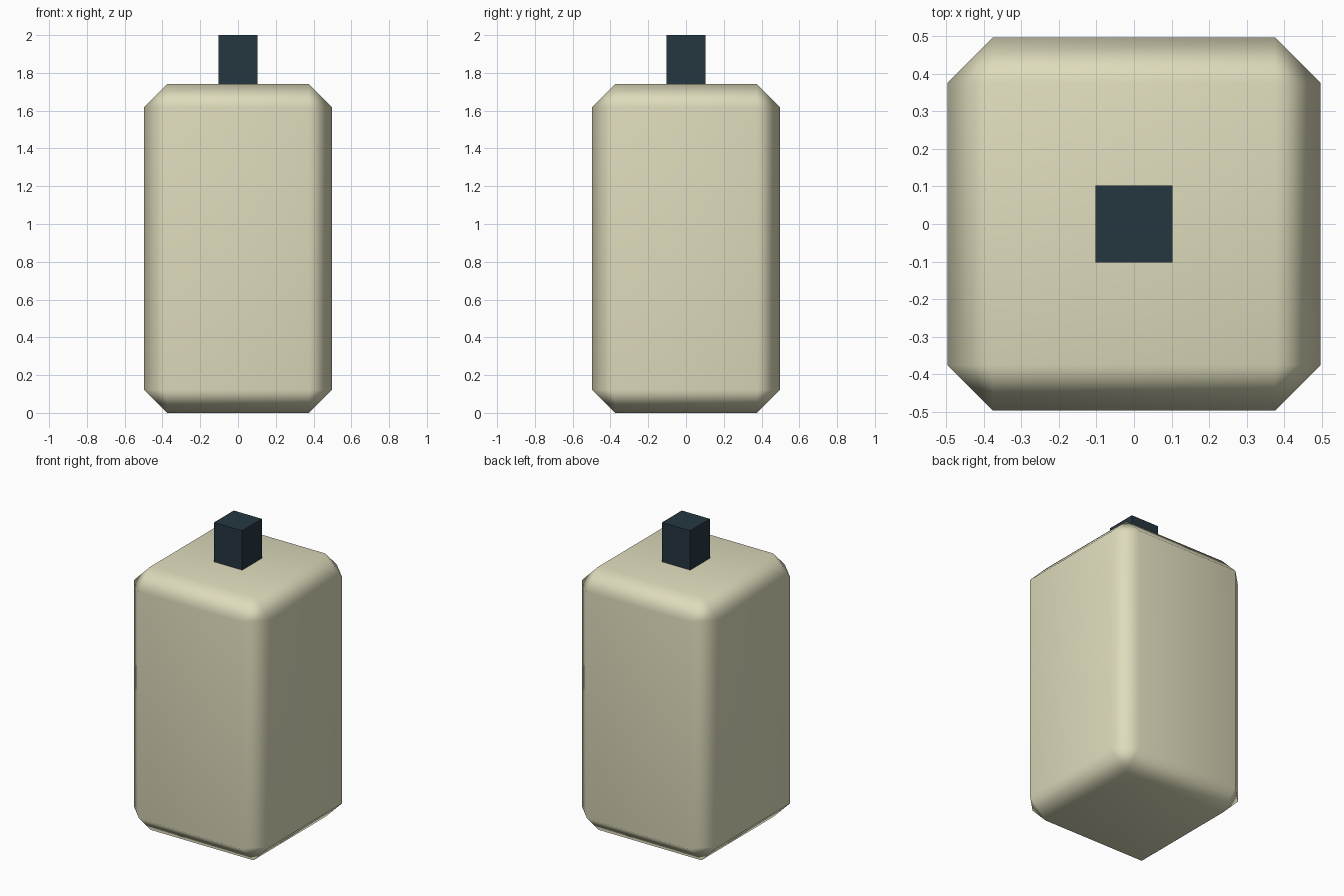
import bpy

if "Cube" in bpy.data.objects:
    bpy.data.objects.remove(bpy.data.objects["Cube"])


def material(name, rgb):
    m = bpy.data.materials.new(name)
    m.diffuse_color = (*rgb, 1.0)
    m.use_nodes = True
    m.node_tree.nodes["Principled BSDF"].inputs["Base Color"].default_value = m.diffuse_color
    return m


def box(name, width, z0, z1, mat):
    bpy.ops.mesh.primitive_cube_add(size=1, location=(0, 0, (z0 + z1) / 2))
    ob = bpy.context.object
    ob.name = name
    ob.scale = (width, width, z1 - z0)
    bpy.ops.object.transform_apply(location=True, rotation=False, scale=True)
    ob.data.materials.append(mat)
    return ob


cream = material("cream", (0.73, 0.71, 0.50))
dark_teal = material("dark teal", (0.0185, 0.038, 0.051))

# Body: chamfered box with smooth shading
body = box("body", 0.995, 0.0, 1.74, cream)
bevel = body.modifiers.new("chamfer", 'BEVEL')
bevel.width = 0.122
bevel.segments = 1
bevel.limit_method = 'NONE'
bpy.ops.object.shade_smooth()
normals = body.modifiers.new("soft normals", 'WEIGHTED_NORMAL')
normals.weight = 50

# Cap: small square block on top
box("cap", 0.206, 1.74, 2.0, dark_teal)
